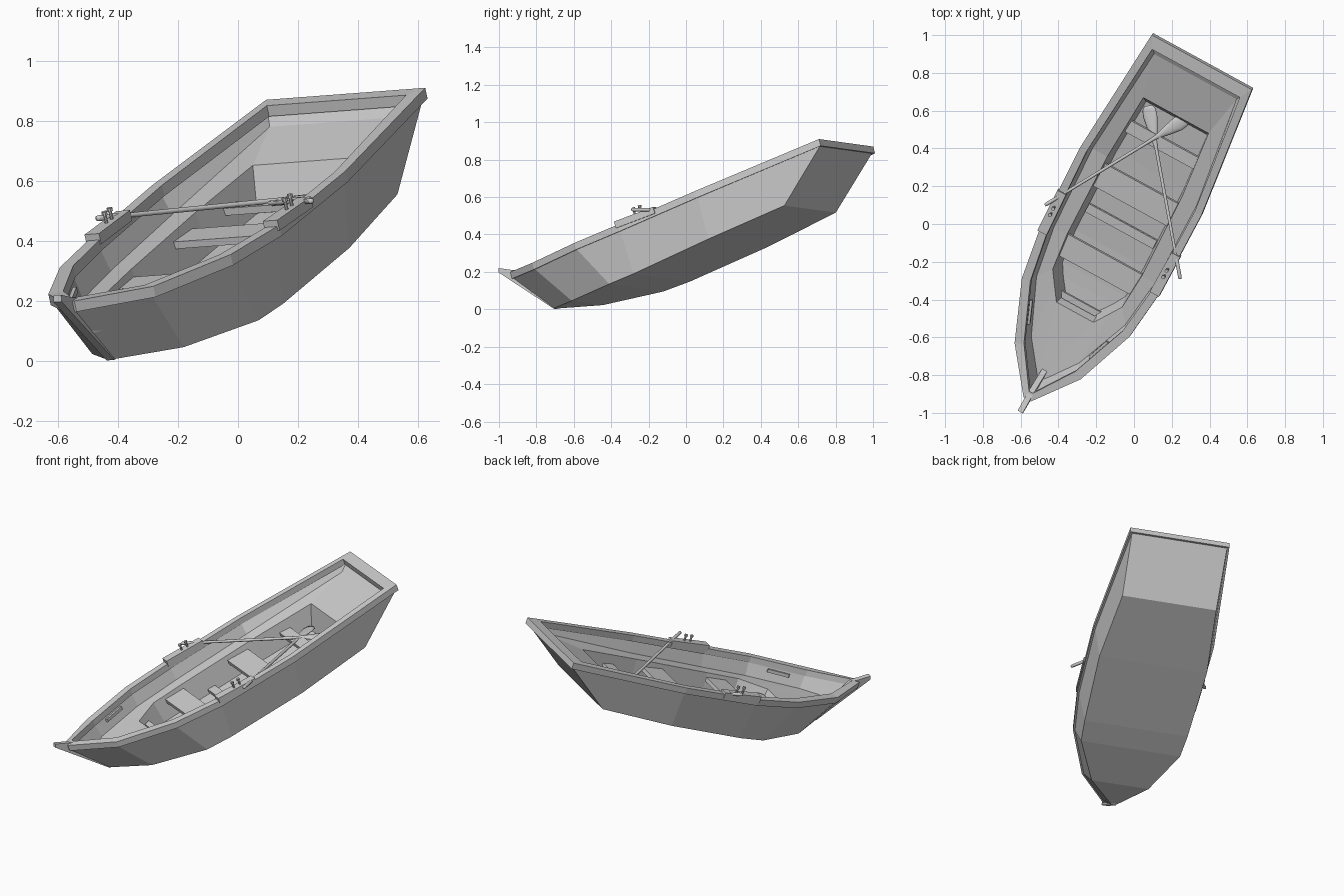
import bpy, bmesh, math
from mathutils import Vector, Matrix

if "Cube" in bpy.data.objects:
    bpy.data.objects.remove(bpy.data.objects["Cube"])

# Boat frame: a = across, b = bow to stern, c = up; the whole boat is tilted
V = Vector((0.876, -0.479, 0.066)).normalized()
U = Vector((0.437, 0.845, 0.315))
U = (U - V * U.dot(V)).normalized()
W = V.cross(U)
FRAME = Matrix((V, U, W)).transposed().to_4x4()
FRAME.translation = V * -0.037


def finish(name, bm, smooth=False):
    bmesh.ops.recalc_face_normals(bm, faces=bm.faces)
    me = bpy.data.meshes.new(name)
    bm.to_mesh(me)
    bm.free()
    ob = bpy.data.objects.new(name, me)
    bpy.context.collection.objects.link(ob)
    ob.matrix_world = FRAME
    if smooth:
        for p in me.polygons:
            p.use_smooth = True
    return ob


def prism(name, outline, c0, c1):
    """Extrude an (a, b) outline from height c0 to c1."""
    bm = bmesh.new()
    lo = [bm.verts.new((a, b, c0)) for a, b in outline]
    hi = [bm.verts.new((a, b, c1)) for a, b in outline]
    bm.faces.new(lo)
    bm.faces.new(hi)
    n = len(outline)
    for i in range(n):
        j = (i + 1) % n
        bm.faces.new((lo[i], lo[j], hi[j], hi[i]))
    return finish(name, bm)


def slab(name, b0, b1, h0, h1, c0, c1):
    return prism(name, [(-h0, b0), (h0, b0), (h1, b1), (-h1, b1)], c0, c1)


# Hull: rings of (b, half width, c) stations, skinned from chine to floor
chine = [(-.771, .015, .264), (-.58, .174, .231), (-.273, .303, .215),
         (-.111, .315, .218), (.381, .329, .25), (.85, .287, .286)]
rim = [(-.968, .022, .495), (-.738, .2, .458), (-.403, .325, .45),
       (-.107, .362, .452), (.394, .369, .475), (1.158, .303, .52)]
rim_in = [(-.922, .012, .495), (-.715, .155, .458), (-.395, .278, .45),
          (-.107, .318, .452), (.394, .328, .475), (1.088, .265, .52)]
deck = [(-.88, .014, .39), (-.70, .145, .38), (-.395, .268, .37),
        (-.107, .306, .376), (.394, .315, .408), (1.05, .25, .495)]
well = [(-.468, .112, .367), (-.39, .163, .368), (-.316, .21, .37),
        (-.107, .227, .377), (.394, .225, .41), (.79, .197, .442)]
floor = [(-.44, .1, .24), (-.37, .15, .236), (-.30, .19, .234),
         (-.107, .207, .236), (.394, .205, .265), (.73, .185, .292)]


def shift(ring, dh=0, dc=0, db=0):
    return [(b + (db if i == len(ring) - 1 else 0), max(h + dh, .008), c + dc)
            for i, (b, h, c) in enumerate(ring)]


rings = [chine, shift(rim, -.012, .002, -.012), rim, shift(rim, 0, .038),
         shift(rim_in, 0, .038), rim_in, shift(rim_in, .008, -.002, .008),
         deck, well, floor]
bm = bmesh.new()
loops = []
for r in rings:
    loops.append([bm.verts.new((h, b, c)) for b, h, c in r]
                 + [bm.verts.new((-h, b, c)) for b, h, c in reversed(r)])
for lo, hi in zip(loops, loops[1:]):
    n = len(lo)
    for i in range(n):
        j = (i + 1) % n
        bm.faces.new((lo[i], lo[j], hi[j], hi[i]))
for lp in (loops[0], loops[-1]):           # bottom and floor planks
    for i in range(5):
        bm.faces.new((lp[i], lp[i + 1], lp[10 - i], lp[11 - i]))
finish("hull", bm)

# Stem post on the bow
bm = bmesh.new()
prof = [(-.775, .262), (-1.04, .555), (-1.033, .577), (-.965, .545),
        (-.925, .53), (-.74, .262)]
sides = [[bm.verts.new((s * .015, b, c)) for b, c in prof] for s in (-1, 1)]
for f in sides:
    bm.faces.new(f)
for i in range(len(prof)):
    j = (i + 1) % len(prof)
    bm.faces.new((sides[0][i], sides[0][j], sides[1][j], sides[1][i]))
finish("stem_post", bm)

# Seats, floor slats and foot rest
slab("front_seat", -.24, -.11, .215, .225, .325, .35)
slab("middle_seat", .20, .34, .226, .226, .345, .37)
slab("stern_seat", .55, .62, .214, .208, .345, .37)
slab("foot_rest", -.445, -.41, .1, .12, .315, .335)
slab("floor_rib", .02, .07, .205, .205, .255, .275)

# Rowlock blocks, pins and inner side grips
for s, side in ((1, "right"), (-1, "left")):
    prism(side + "_rowlock_block",
          [(s * .312, -.12), (s * .367, -.12), (s * .371, .13), (s * .319, .13)],
          .475, .512)
    bm = bmesh.new()
    for b in (0.0, .04):
        for r, c, d in ((.006, .525, .05), (.01, .546, .012)):
            bmesh.ops.create_cone(bm, cap_ends=True, segments=8, radius1=r,
                                  radius2=r, depth=d,
                                  matrix=Matrix.Translation((s * .343, b, c)))
    finish(side + "_rowlock_pins", bm)
    prism(side + "_side_grip",
          [(s * .188, -.632), (s * .178, -.622), (s * .223, -.5), (s * .236, -.505)],
          .425, .445)


# Oars: round shaft flaring into a flattened blade
def oar(name, start, end):
    start, end = Vector(start), Vector(end)
    d = end - start
    x = d.normalized().cross(Vector((0, 0, 1))).normalized()
    z = x.cross(d.normalized())
    prof = [(0, .008), (.01, .010), (.12, .010), (.13, .008), (.76, .009),
            (.80, .014), (.88, .03), (.94, .039), (.98, .036), (1, .022)]
    bm = bmesh.new()
    loops = []
    for t, r in prof:
        thick = r if t < .78 else .009
        loops.append([bm.verts.new(start + d * t
                                   + x * r * math.cos(k * math.pi / 6)
                                   + z * thick * math.sin(k * math.pi / 6))
                      for k in range(12)])
    bm.faces.new(loops[0])
    bm.faces.new(loops[-1])
    for lo, hi in zip(loops, loops[1:]):
        for i in range(12):
            j = (i + 1) % 12
            bm.faces.new((lo[i], lo[j], hi[j], hi[i]))
    finish(name, bm, smooth=True)


oar("left_oar", (-.392, .028, .522), (.05, .765, .325))
oar("right_oar", (.426, .029, .526), (-.162, .725, .325))
